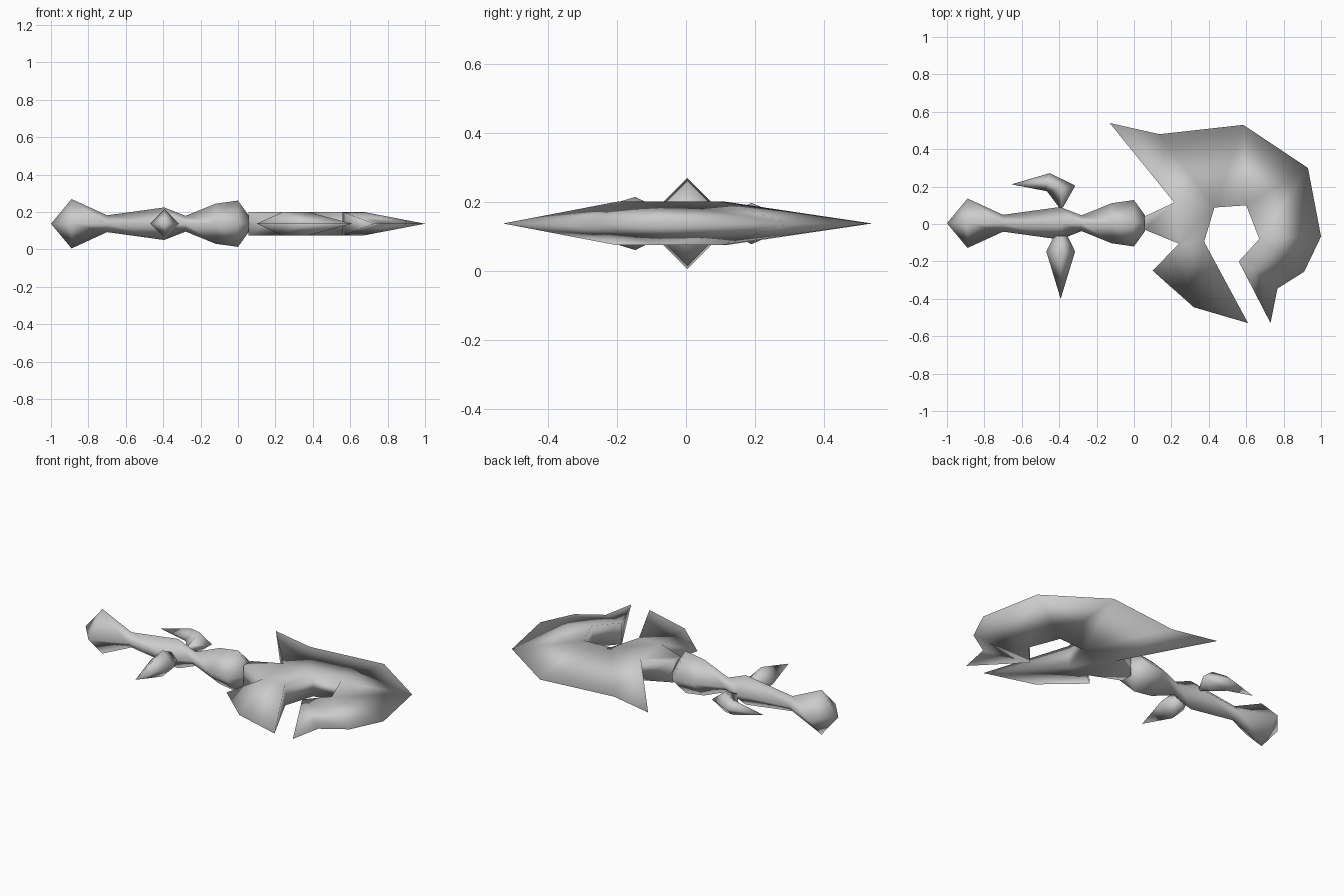
import bpy, bmesh
from mathutils import Vector

if "Cube" in bpy.data.objects:
    bpy.data.objects.remove(bpy.data.objects["Cube"])

CZ = 0.137      # height of the mid plane
HALF = 0.063    # half thickness of the blade body

grey = bpy.data.materials.new("plain grey")
grey.diffuse_color = (0.6, 0.6, 0.6, 1)
grey.use_nodes = True
grey.node_tree.nodes["Principled BSDF"].inputs["Base Color"].default_value = grey.diffuse_color


def finish(name, bm):
    bmesh.ops.remove_doubles(bm, verts=bm.verts[:], dist=0.0005)
    bmesh.ops.recalc_face_normals(bm, faces=bm.faces[:])
    mesh = bpy.data.meshes.new(name)
    bm.to_mesh(mesh)
    bm.free()
    mesh.materials.append(grey)
    mesh.shade_smooth()
    obj = bpy.data.objects.new(name, mesh)
    bpy.context.collection.objects.link(obj)
    return obj


def diamond_sweep(name, sections):
    """Four-sided sweep; each section is (side a xy, side b xy, half height)."""
    bm = bmesh.new()
    rings = []
    for a, b, h in sections:
        mx, my = (a[0] + b[0]) / 2, (a[1] + b[1]) / 2
        pts = [(a[0], a[1], CZ), (mx, my, CZ + h), (b[0], b[1], CZ), (mx, my, CZ - h)]
        # a section with no height collapses to a single point
        rings.append([bm.verts.new(p) for p in (pts if h else pts[:1])])
    for r, s in zip(rings, rings[1:]):
        for i in range(4):
            j = (i + 1) % 4
            if len(s) == 1:
                bm.faces.new((r[i], r[j], s[0]))
            elif len(r) == 1:
                bm.faces.new((r[0], s[j], s[i]))
            else:
                bm.faces.new((r[i], r[j], s[j], s[i]))
    for end in (rings[0], rings[-1]):
        if len(end) == 4:
            bm.faces.new(end)
    return finish(name, bm)


# Handle with pommel and swelling grip
profile = [(-1, 0), (-0.89, 0.132), (-0.70, 0.045), (-0.395, 0.087),
           (-0.28, 0.042), (-0.12, 0.107), (0, 0.124), (0.06, 0.04)]
diamond_sweep("handle", [((x, 0.004 + r), (x, 0.004 - r), r) for x, r in profile])

# Straight spike on the front of the handle
diamond_sweep("front_spike", [((-0.392 - r, y), (-0.392 + r, y), r)
                              for y, r in [(-0.065, 0.037), (-0.147, 0.077), (-0.40, 0)]])

# Hooked spike on the back of the handle
diamond_sweep("back_hook", [((-0.40, 0.088), (-0.38, 0.088), 0.012),
                            ((-0.465, 0.174), (-0.314, 0.205), 0.06),
                            ((-0.475, 0.177), (-0.45, 0.272), 0.045),
                            ((-0.655, 0.212), (-0.655, 0.212), 0)])

# Blade: thick inner points, knife-edge outer points, counter-clockwise patches
thick = {"n0": (0.056, -0.03), "n1": (0.056, 0.04), "n2": (0.215, 0.115),
         "h1": (0.43, 0.088), "h2": (0.60, 0.10), "h3": (0.67, -0.08),
         "h4": (0.56, -0.20), "m1": (0.375, -0.095), "m2": (0.24, -0.105)}
thin = {"t1": (-0.13, 0.54), "t2": (0.136, 0.48), "t3": (0.585, 0.53),
        "t4": (0.93, 0.30), "t5": (1.0, -0.067), "t6": (0.91, -0.255),
        "t7": (0.767, -0.345), "t8": (0.73, -0.53), "b1": (0.61, -0.53),
        "b2": (0.32, -0.445), "b3": (0.10, -0.25)}
patches = ["n0 m2 n2 n1", "m2 m1 h1 n2", "n2 t2 t1", "n2 h1 t2", "h1 t3 t2",
           "h1 h2 t3", "h2 t4 t3", "h2 h3 t4", "h3 t5 t4", "h3 t6 t5",
           "h3 h4 t6", "h4 t7 t6", "h4 t8 t7",
           "m1 m2 b2", "m1 b2 b1", "m2 b3 b2"]

bm = bmesh.new()
top, low = {}, {}
for k, (x, y) in thick.items():
    top[k] = bm.verts.new((x, y, CZ + HALF))
    low[k] = bm.verts.new((x, y, CZ - HALF))
for k, (x, y) in thin.items():
    top[k] = low[k] = bm.verts.new((x, y, CZ))
edges = {}
for p in patches:
    keys = p.split()
    bm.faces.new([top[k] for k in keys])
    bm.faces.new([low[k] for k in reversed(keys)])
    for a, b in zip(keys, keys[1:] + keys[:1]):
        edges.setdefault(frozenset((a, b)), []).append((a, b))
# Side walls wherever a border edge has thickness
for uses in edges.values():
    if len(uses) == 1:
        a, b = uses[0]
        wall = list(dict.fromkeys([top[b], top[a], low[a], low[b]]))
        if len(wall) > 2:
            bm.faces.new(wall)
finish("axe_blade", bm)
